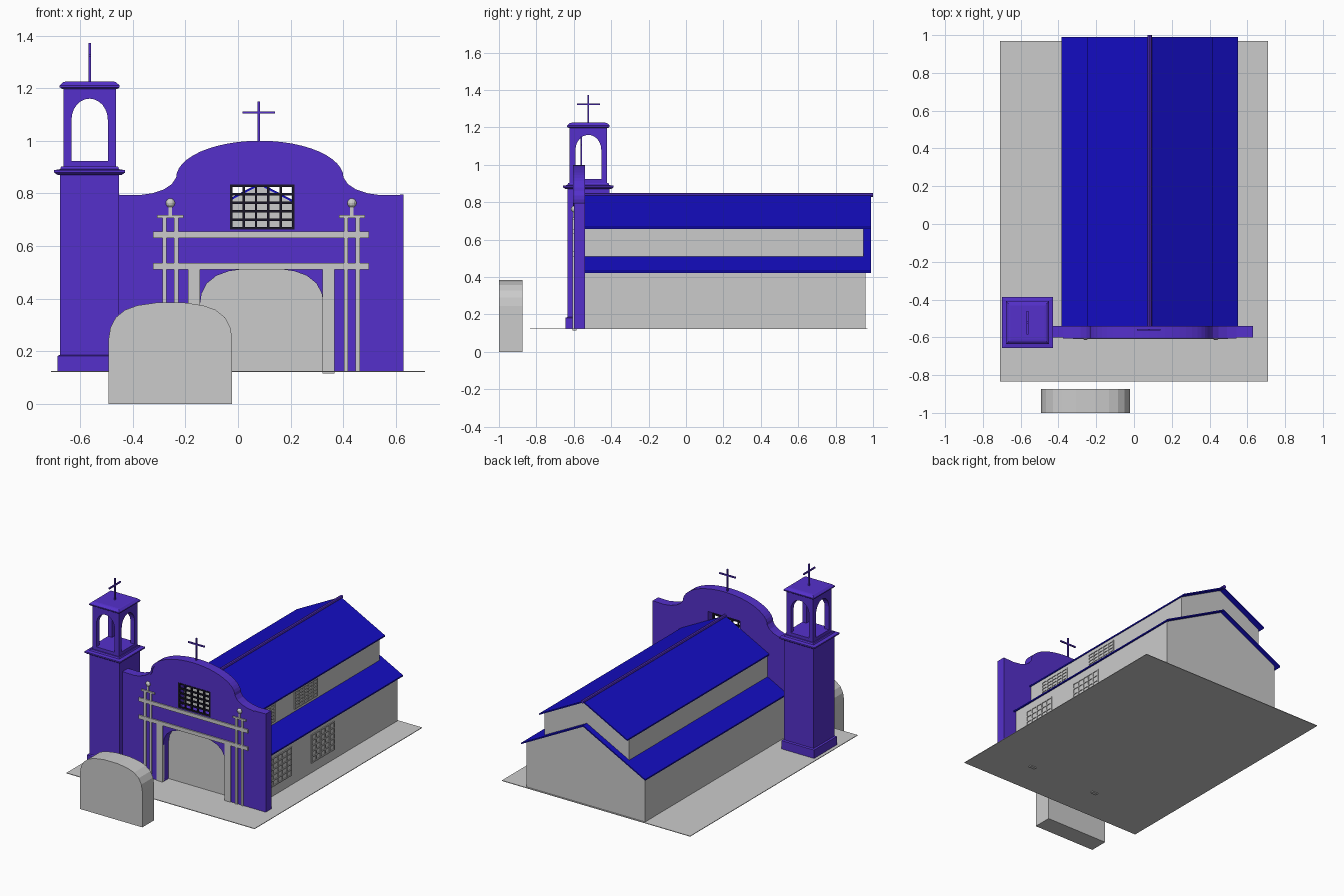
import bpy, bmesh, math
from mathutils import Matrix

if "Cube" in bpy.data.objects:
    bpy.data.objects.remove(bpy.data.objects["Cube"])

C = 0.083            # centre line of the church
G = 0.125            # ground level
TX, TY = -0.564, -0.522   # tower centre


def material(name, rgb):
    m = bpy.data.materials.new(name)
    m.diffuse_color = (*rgb, 1)
    m.use_nodes = True
    m.node_tree.nodes["Principled BSDF"].inputs["Base Color"].default_value = m.diffuse_color
    return m


PURPLE = material("purple", (0.09, 0.03, 0.6))
BLUE = material("blue", (0.007, 0.004, 0.55))
DARK = material("dark", (0.01, 0.008, 0.02))


def finish(name, bm, mat=None):
    bmesh.ops.recalc_face_normals(bm, faces=bm.faces)
    me = bpy.data.meshes.new(name)
    bm.to_mesh(me)
    bm.free()
    ob = bpy.data.objects.new(name, me)
    bpy.context.collection.objects.link(ob)
    if mat:
        me.materials.append(mat)
    return ob


def boxes(name, spans, mat=None):
    """One object from boxes given as (x0, x1, y0, y1, z0, z1)."""
    bm = bmesh.new()
    for x0, x1, y0, y1, z0, z1 in spans:
        m = Matrix.Translation(((x0 + x1) / 2, (y0 + y1) / 2, (z0 + z1) / 2))
        bmesh.ops.create_cube(bm, size=1, matrix=m @ Matrix.Diagonal((x1 - x0, y1 - y0, z1 - z0, 1)))
    return finish(name, bm, mat)


def prism(name, pts, y0, y1, mat=None, turn=None):
    """Extrude an x-z outline from y0 to y1."""
    bm = bmesh.new()
    f = bm.faces.new([bm.verts.new((x, y0, z)) for x, z in pts])
    r = bmesh.ops.extrude_face_region(bm, geom=[f])
    vs = [v for v in r["geom"] if isinstance(v, bmesh.types.BMVert)]
    bmesh.ops.translate(bm, vec=(0, y1 - y0, 0), verts=vs)
    if turn:
        bmesh.ops.transform(bm, matrix=turn, verts=bm.verts)
    return finish(name, bm, mat)


def mirrored(half, cx=0.0, dz=0.0):
    """Right half of an outline (bottom to top) completed on the left."""
    left = [(-x, z) for x, z in reversed(half) if x > 1e-6]
    return [(cx + x, z + dz) for x, z in half + left]


def cut(ob, cutters):
    """Subtract the cutters and remove them."""
    for c in cutters:
        m = ob.modifiers.new("opening", 'BOOLEAN')
        m.operation, m.solver, m.object = 'DIFFERENCE', 'EXACT', c
    dg = bpy.context.evaluated_depsgraph_get()
    me = bpy.data.meshes.new_from_object(ob.evaluated_get(dg))
    ob.modifiers.clear()
    ob.data = me
    for c in cutters:
        bpy.data.objects.remove(c)


def stack(name, levels, mat):
    """Square tower section from (half width, z) levels."""
    bm = bmesh.new()
    prev = None
    for h, z in levels:
        ring = [bm.verts.new((TX + sx * h, TY + sy * h, z))
                for sx, sy in ((-1, -1), (1, -1), (1, 1), (-1, 1))]
        if prev:
            for i in range(4):
                j = (i + 1) % 4
                bm.faces.new((prev[i], prev[j], ring[j], ring[i]))
        else:
            bm.faces.new(ring)
        prev = ring
    bm.faces.new(prev)
    return finish(name, bm, mat)


# Ground slab
boxes("ground_slab", [(-0.71, 0.71, -0.835, 0.97, G - 0.004, G)])

# Freestanding arched block, same outline as the doorway
arch = [(0.235, 0), (0.235, 0.245), (0.228, 0.29), (0.208, 0.328), (0.172, 0.357),
        (0.125, 0.374), (0.05, 0.385)]
prism("arched_block", mirrored(arch, -0.257), -1.0, -0.873)

# Facade with curved gable, doorway and window opening
shoulder = [(0.46, 0.793), (0.41, 0.80), (0.365, 0.815), (0.335, 0.835)]
crown = [(0.318 * math.cos(a), 0.86 + 0.14 * math.sin(a))
         for a in (i * math.pi / 24 for i in range(12))] + [(0, 1.0)]
gable = shoulder + crown
facade = prism("facade", mirrored([(0.547, G), (0.547, 0.795)] + gable, C), -0.60, -0.54, PURPLE)
door = [(x, z if z else -0.05) for x, z in arch]
wx0, wx1, wz0, wz1 = -0.03, 0.214, 0.663, 0.833
cut(facade, [prism("door_cutter", mirrored(door, 0.09, 0.13), -0.7, -0.5),
             boxes("window_cutter", [(wx0, wx1, -0.7, -0.5, wz0, wz1)])])

# Raised trim along the curved gable
outer = mirrored(gable, C)
inner = [(C + (x - C) * 0.975, z - 0.011) for x, z in outer]
prism("gable_trim", outer + inner[::-1], -0.605, -0.60, PURPLE)

# Nave walls and thin gabled roofs
SLOPE = 0.52


def hall(name, wall_half, roof_half, base, ridge, wall_end):
    def at(h):
        return ridge - SLOPE * h
    t = 0.009
    prism(name + "_walls", mirrored([(wall_half, base), (wall_half, at(wall_half) - t), (0, ridge - t)], C),
          -0.541, wall_end)
    roof = [(C - roof_half, at(roof_half)), (C, ridge), (C + roof_half, at(roof_half)),
            (C + roof_half, at(roof_half) - t), (C, ridge - t), (C - roof_half, at(roof_half) - t)]
    prism(name + "_roof", roof, -0.54, 0.99, BLUE)


hall("lower_nave", 0.447, 0.468, G, 0.675, 0.96)
hall("upper_nave", 0.32, 0.333, 0.48, 0.84, 0.95)

# Ridge cap
bm = bmesh.new()
bmesh.ops.create_cone(bm, cap_ends=True, segments=8, radius1=0.011, radius2=0.011, depth=1.545,
                      matrix=Matrix.Translation((C, 0.2275, 0.839)) @ Matrix.Rotation(math.pi / 2, 4, 'X'))
finish("ridge_cap", bm, PURPLE)


# Window lattices
def lattice(a0, a1, z0, z1, cols, rows, w):
    out = [(a0 + (a1 - a0 - w) * i / cols, a0 + (a1 - a0 - w) * i / cols + w, z0, z1) for i in range(cols + 1)]
    return out + [(a0, a1, z0 + (z1 - z0 - w) * i / rows, z0 + (z1 - z0 - w) * i / rows + w)
                  for i in range(rows + 1)]


boxes("facade_window_bars", [(a, b, -0.603, -0.59, c, d)
                             for a, b, c, d in lattice(wx0, wx1, wz0, wz1, 5, 5, 0.009)], DARK)
for label, x, z0, z1 in (("lower", C + 0.447, 0.19, 0.385), ("upper", C + 0.32, 0.525, 0.645)):
    for n, y in enumerate((-0.43, 0.03)):
        boxes(f"{label}_side_window_{n + 1}", [(x - 0.005, x + 0.005, a, b, c, d)
              for a, b, c, d in lattice(y, y + 0.25, z0, z1, 5, 5, 0.008)])

# Portal: rails, pilasters, paired columns with caps and finials
PC, F, B = 0.088, -0.608, -0.585
boxes("portal_rails", [(PC - 0.412, PC + 0.41, F, B, z, z + 0.025) for z in (0.511, 0.63)])
boxes("portal_pilasters", [(PC + s * 0.256 - 0.023, PC + s * 0.256 + 0.023, F + 0.002, B, 0.115, 0.512)
                           for s in (-1, 1)])
for s, side in ((-1, "left"), (1, "right")):
    x = PC + s * 0.345
    boxes(side + "_columns", [(x + o - 0.008, x + o + 0.008, F + 0.001, B, G, 0.708) for o in (-0.022, 0.022)])
    boxes(side + "_column_cap", [(x - 0.05, x + 0.05, F, B, 0.706, 0.717),
                                 (x - 0.007, x + 0.007, F + 0.003, B, 0.717, 0.75)])
    bm = bmesh.new()
    bmesh.ops.create_uvsphere(bm, u_segments=12, v_segments=8, radius=0.018,
                              matrix=Matrix.Translation((x, -0.597, 0.763)))
    finish(side + "_finial", bm)

# Bell tower: shaft, cornice, open belfry and cap
stack("tower_shaft", [(0.123, G), (0.123, 0.182), (0.112, 0.186), (0.112, 0.873)], PURPLE)
stack("tower_cornice", [(0.122, 0.87), (0.135, 0.879), (0.135, 0.888), (0.112, 0.892), (0.108, 0.902)], PURPLE)
belfry = stack("belfry", [(0.1, 0.9), (0.1, 1.203)], PURPLE)
opening = mirrored([(0.069, 0.923), (0.069, 1.08)] +
                   [(0.069 * math.cos(a), 1.08 + 0.08 * math.sin(a))
                    for a in (i * math.pi / 12 for i in range(1, 6))] + [(0, 1.16)])
move = Matrix.Translation((TX, TY, 0))
cut(belfry, [prism(f"arch_cutter_{n}", opening, -0.3, 0.3, None, move @ Matrix.Rotation(n * math.pi / 2, 4, 'Z'))
             for n in (0, 1)])
stack("belfry_cap", [(0.105, 1.197), (0.114, 1.203), (0.114, 1.21), (0.1, 1.223), (0.09, 1.225)], PURPLE)

# Crosses on the gable and on the tower
w = 0.0045
boxes("gable_cross", [(C - 0.004 - w, C - 0.004 + w, -0.565, -0.556, 0.99, 1.15),
                      (C - 0.066, C + 0.058, -0.565, -0.556, 1.103, 1.112)], PURPLE)
boxes("tower_cross", [(TX - w, TX + w, TY - w, TY + w, 1.22, 1.372),
                      (TX - w, TX + w, TY - 0.062, TY + 0.062, 1.32, 1.329)], PURPLE)
